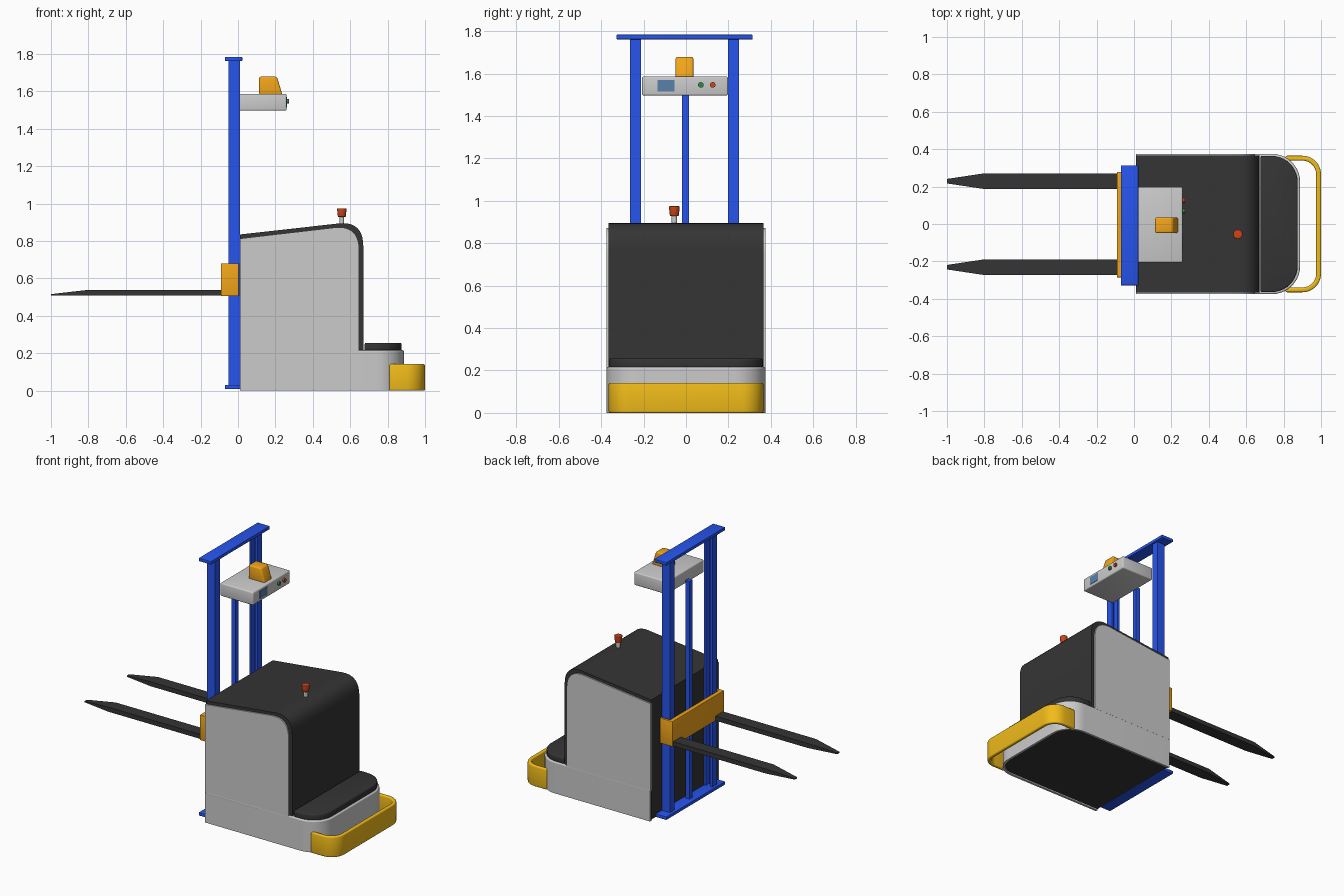
import bpy, bmesh, math
from mathutils import Vector

if "Cube" in bpy.data.objects:
    bpy.data.objects.remove(bpy.data.objects["Cube"])


def material(name, r, g, b):
    m = bpy.data.materials.new(name)
    m.diffuse_color = (r, g, b, 1)
    m.use_nodes = True
    m.node_tree.nodes["Principled BSDF"].inputs["Base Color"].default_value = m.diffuse_color
    return m


BLACK = material("black", 0.035, 0.035, 0.035)
BLUE = material("blue", 0.02, 0.09, 0.85)
ORANGE = material("orange", 0.9, 0.38, 0.01)
YELLOW = material("yellow", 0.88, 0.5, 0.01)
RED = material("red", 0.6, 0.06, 0.01)
GREEN = material("green", 0.03, 0.25, 0.05)
SCREEN = material("screen", 0.1, 0.22, 0.4)


def finish(name, bm, mat, bevel=0):
    bmesh.ops.recalc_face_normals(bm, faces=bm.faces)
    if bevel:
        edges = [e for e in bm.edges if e.calc_face_angle(0) > 0.7]
        bmesh.ops.bevel(bm, geom=edges, offset=bevel, segments=3, profile=0.5,
                        affect='EDGES', clamp_overlap=True)
    me = bpy.data.meshes.new(name)
    bm.to_mesh(me)
    bm.free()
    ob = bpy.data.objects.new(name, me)
    bpy.context.collection.objects.link(ob)
    if mat:
        me.materials.append(mat)
    bpy.ops.object.select_all(action='DESELECT')
    ob.select_set(True)
    bpy.context.view_layer.objects.active = ob
    bpy.ops.object.shade_smooth_by_angle(angle=math.radians(35))
    return ob


def prism(name, pts, axis, lo, hi, mat=None, bevel=0):
    """Extrude an outline: (x, z) points along y, or (x, y) points along z."""
    place = (lambda a, b, t: (a, t, b)) if axis == 'y' else (lambda a, b, t: (a, b, t))
    bm = bmesh.new()
    low = [bm.verts.new(place(a, b, lo)) for a, b in pts]
    high = [bm.verts.new(place(a, b, hi)) for a, b in pts]
    bm.faces.new(low)
    bm.faces.new(high)
    for i in range(len(pts)):
        j = (i + 1) % len(pts)
        bm.faces.new((low[i], low[j], high[j], high[i]))
    return finish(name, bm, mat, bevel)


def box(name, x, y, z, mat=None, bevel=0):
    pts = [(x[0], y[0]), (x[1], y[0]), (x[1], y[1]), (x[0], y[1])]
    return prism(name, pts, 'z', z[0], z[1], mat, bevel)


def cylinder(name, loc, r1, r2, depth, mat=None, along_x=False, bevel=0):
    bm = bmesh.new()
    bmesh.ops.create_cone(bm, cap_ends=True, segments=24, radius1=r1, radius2=r2, depth=depth)
    if along_x:
        for v in bm.verts:
            v.co = Vector((v.co.z, v.co.y, -v.co.x))
    bmesh.ops.translate(bm, verts=bm.verts, vec=loc)
    return finish(name, bm, mat, bevel)


def u_outline(x0, x1, hy, r, n=10):
    """Outline with two rounded corners at the +x end."""
    pts = [(x0, -hy)]
    for cy, start in ((-(hy - r), -90), (hy - r, 0)):
        for i in range(n + 1):
            a = math.radians(start + 90 * i / n)
            pts.append((x1 - r + r * math.cos(a), cy + r * math.sin(a)))
    return pts + [(x0, hy)]


def u_strip(x0, x1, hy, r, t):
    return u_outline(x0, x1, hy, r) + u_outline(x0, x1 - t, hy - t, r - t)[::-1]


def body_outline(d, z0):
    """Side profile of the housing, inset by d."""
    p0, p1, p2 = [Vector(p) for p in
                  ((0.67 - d, 0.77 - d), (0.67 - d, 0.907 - d), (0.54 - d, 0.894 - d))]
    arc = []
    for i in range(11):
        t = i / 10
        arc.append(tuple(p0 * (1 - t) ** 2 + p1 * 2 * t * (1 - t) + p2 * t * t))
    return [(0.01, z0), (0.67 - d, z0)] + arc + [(0.01, 0.835 - d)]


# Chassis, skirt and deck
prism("chassis", u_outline(0.01, 0.87, 0.362, 0.14), 'z', 0.01, 0.2, BLACK)
prism("base_skirt", u_strip(0.012, 0.888, 0.375, 0.15, 0.016), 'z', 0.0, 0.208)
prism("base_deck", u_outline(0.012, 0.888, 0.375, 0.15), 'z', 0.19, 0.216, None, 0.008)
prism("step_mat", u_outline(0.677, 0.875, 0.364, 0.14), 'z', 0.21, 0.256, BLACK, 0.008)

# Bumper band
prism("bumper", u_strip(0.81, 1.0, 0.365, 0.1, 0.026), 'z', 0.0, 0.142, YELLOW, 0.008)

# Housing with side panels
prism("housing", body_outline(0, 0.2), 'y', -0.365, 0.365, BLACK)
for side, s in (("right", -1), ("left", 1)):
    prism(side + "_side_panel", body_outline(0.022, 0.21), 'y', s * 0.355, s * 0.375)

# Beacon
cylinder("beacon_stem", (0.555, -0.055, 0.91), 0.013, 0.013, 0.05)
cylinder("beacon_lamp", (0.555, -0.055, 0.952), 0.021, 0.026, 0.046, RED, bevel=0.004)

# Mast: inward-facing channels, centre ram, end plates
YM = -0.007
for side, s in (("right", -1), ("left", 1)):
    o, w, i = YM + s * 0.256, YM + s * 0.243, YM + s * 0.205
    prism(side + "_mast_channel",
          [(-0.052, o), (0.01, o), (0.01, i), (-0.004, i), (-0.004, w),
           (-0.038, w), (-0.038, i), (-0.052, i)], 'z', 0.02, 1.77, BLUE)
box("mast_ram", (-0.037, -0.005), (-0.018, 0.015), (0.02, 1.53), BLUE)
box("mast_top_plate", (-0.07, 0.023), (-0.328, 0.314), (1.762, 1.784), BLUE, 0.003)
box("mast_bottom_plate", (-0.07, 0.012), (-0.328, 0.314), (0.008, 0.03), BLUE, 0.003)

# Carriage: plate with flanges wrapping the mast
prism("fork_carriage",
      [(-0.092, -0.285), (0.005, -0.285), (0.005, -0.268), (-0.062, -0.268),
       (-0.062, 0.262), (0.005, 0.262), (0.005, 0.279), (-0.092, 0.279)],
      'z', 0.506, 0.68, ORANGE, 0.003)

# Tapered forks
for side, yc in (("right", -0.231), ("left", 0.229)):
    bm = bmesh.new()
    rings = []
    for x, h, z0, z1 in ((-0.07, 0.042, 0.508, 0.539), (-0.8, 0.042, 0.508, 0.539),
                         (-1.0, 0.012, 0.508, 0.516)):
        rings.append([bm.verts.new((x, yc + a * h, z))
                      for a, z in ((-1, z0), (1, z0), (1, z1), (-1, z1))])
    for a, b in zip(rings, rings[1:]):
        for i in range(4):
            bm.faces.new((a[i], a[(i + 1) % 4], b[(i + 1) % 4], b[i]))
    bm.faces.new(rings[0])
    bm.faces.new(rings[-1])
    finish(side + "_fork", bm, BLACK)

# Control panel with screen, buttons and sensor head
box("control_panel", (0.008, 0.26), (-0.207, 0.198), (1.497, 1.587), None, 0.008)
box("display_screen", (0.255, 0.263), (-0.135, -0.055), (1.515, 1.57), SCREEN)
cylinder("green_button", (0.262, 0.07, 1.547), 0.013, 0.013, 0.02, GREEN, True)
cylinder("red_button", (0.262, 0.126, 1.547), 0.013, 0.013, 0.02, RED, True)
prism("sensor_head", [(0.113, 1.58), (0.238, 1.58), (0.208, 1.679), (0.113, 1.679)],
      'y', -0.049, 0.035, ORANGE, 0.01)
